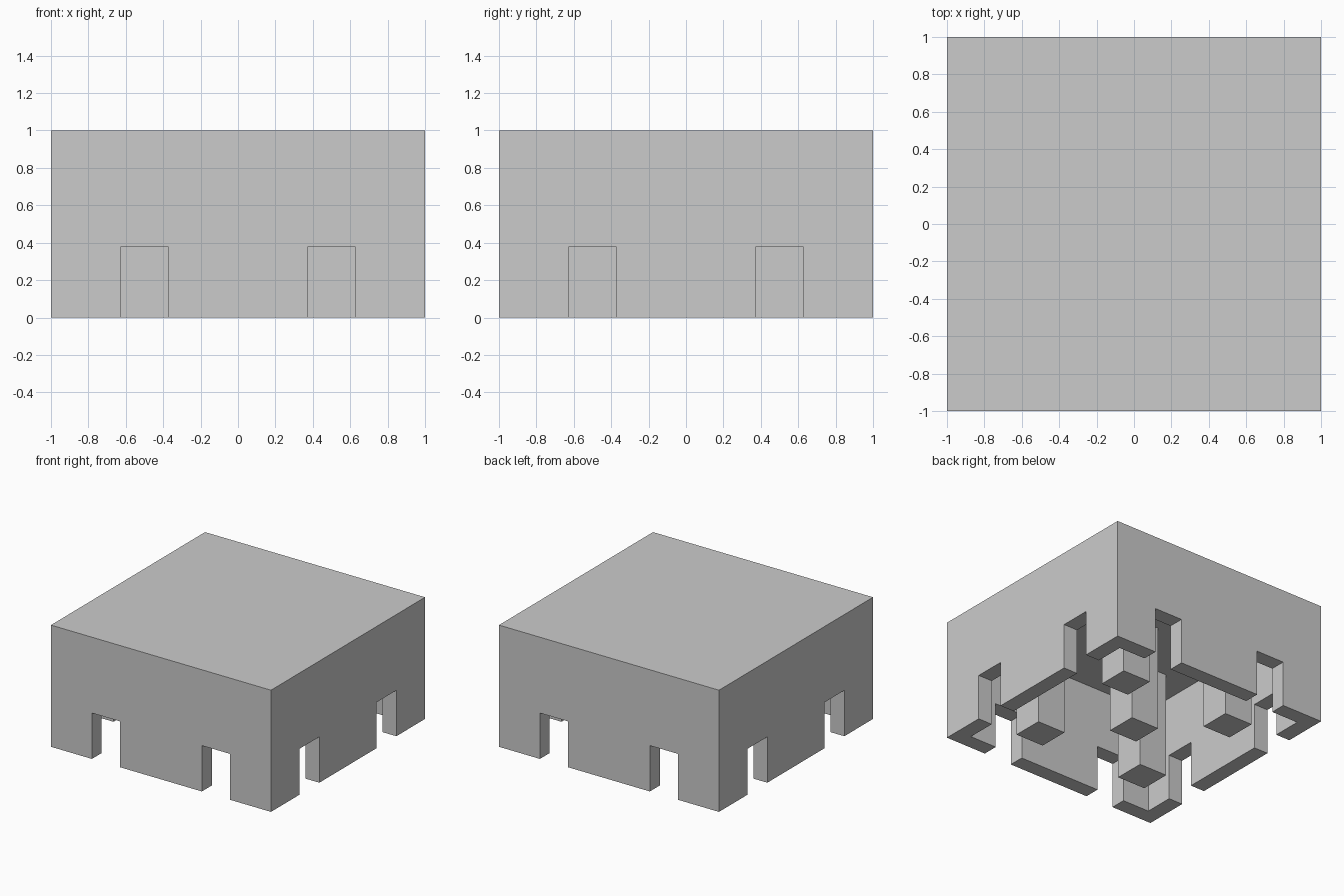
import bpy

if "Cube" in bpy.data.objects:
    bpy.data.objects.remove(bpy.data.objects["Cube"])

WALL = 0.128      # wall and lid thickness
HALF = 0.128      # half width of posts and notches
NOTCH_TOP = 0.377
CEILING = 1 - WALL


def box(name, lo, hi):
    size = [b - a for a, b in zip(lo, hi)]
    bpy.ops.mesh.primitive_cube_add(size=1, location=[(a + b) / 2 for a, b in zip(lo, hi)])
    ob = bpy.context.object
    ob.name = name
    ob.scale = size
    bpy.ops.object.transform_apply(location=False, rotation=False, scale=True)
    return ob


def cut(target, cutter):
    cutter.hide_render = True
    mod = target.modifiers.new("cut", 'BOOLEAN')
    mod.operation = 'DIFFERENCE'
    mod.solver = 'EXACT'
    mod.object = cutter
    bpy.context.view_layer.objects.active = target
    bpy.ops.object.modifier_apply(modifier=mod.name)
    bpy.data.objects.remove(cutter)


# Hollow shell, open at the bottom
shell = box("shell", (-1, -1, 0), (1, 1, 1))
inner = 1 - WALL
cut(shell, box("cavity_cutter", (-inner, -inner, -0.5), (inner, inner, CEILING)))

# Two notches through each wall
for c in (-0.5, 0.5):
    cut(shell, box("notch_cutter_y", (c - HALF, -1.5, -0.3), (c + HALF, 1.5, NOTCH_TOP)))
    cut(shell, box("notch_cutter_x", (-1.5, c - HALF, -0.3), (1.5, c + HALF, NOTCH_TOP)))

# Five square posts hanging from the ceiling
for i, (x, y) in enumerate([(0, 0), (-.5, -.5), (.5, -.5), (-.5, .5), (.5, .5)]):
    box(f"post_{i + 1}", (x - HALF, y - HALF, 0), (x + HALF, y + HALF, CEILING))
